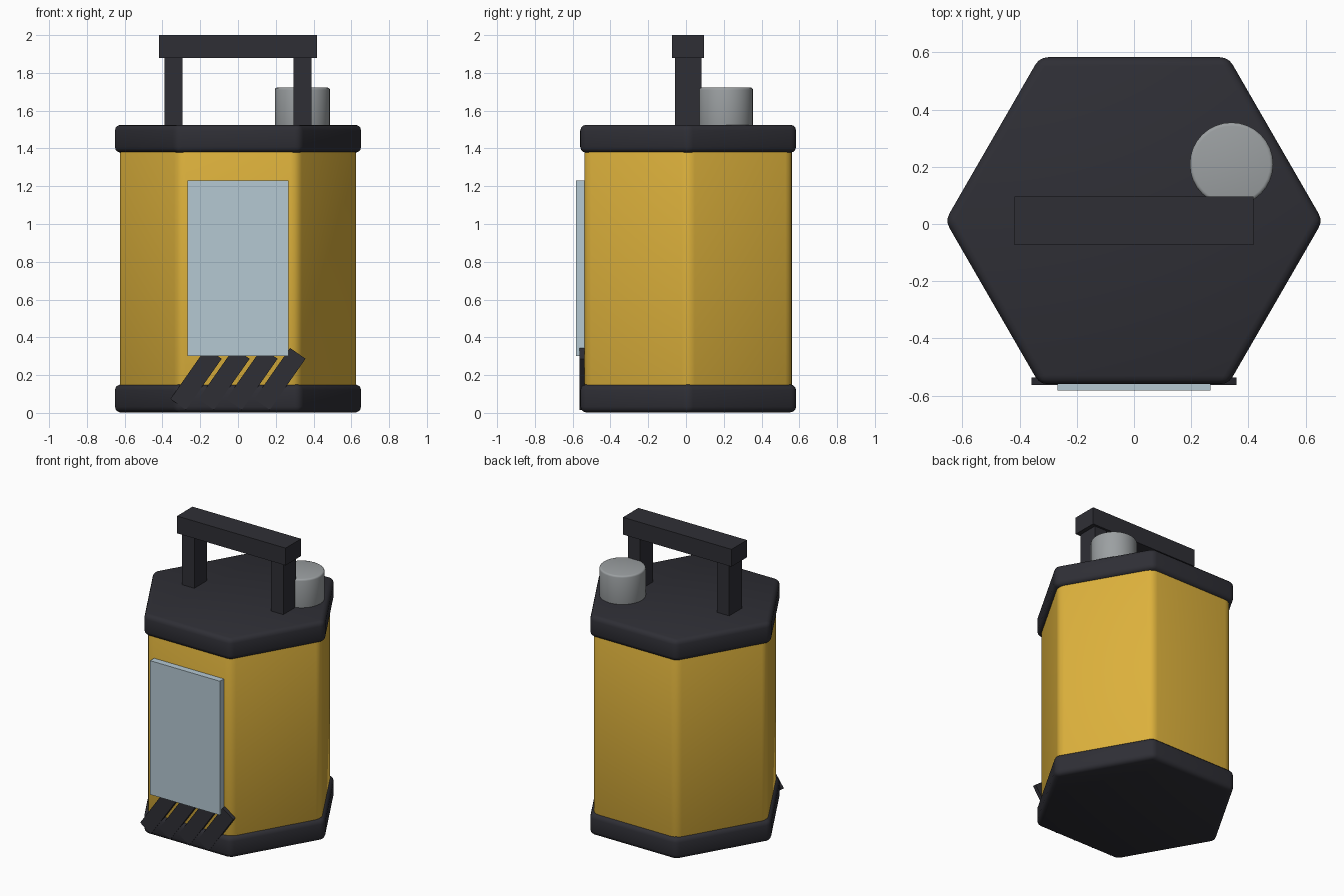
import bpy, math

if "Cube" in bpy.data.objects:
    bpy.data.objects.remove(bpy.data.objects["Cube"])

CY = 0.0115  # shared centre line in y


def material(name, rgb):
    m = bpy.data.materials.new(name)
    m.diffuse_color = (*rgb, 1)
    m.use_nodes = True
    m.node_tree.nodes["Principled BSDF"].inputs["Base Color"].default_value = m.diffuse_color
    return m


YELLOW = material("yellow_paint", (0.72, 0.44, 0.045))
DARK = material("dark_rubber", (0.028, 0.028, 0.036))
GREY = material("grey_metal", (0.33, 0.35, 0.36))
PALE = material("pale_blue_label", (0.46, 0.58, 0.65))


def finish(name, mat, bevel=0, segments=3):
    ob = bpy.context.object
    ob.name = name
    ob.data.materials.append(mat)
    bpy.ops.object.transform_apply(location=False, rotation=False, scale=True)
    if bevel:
        b = ob.modifiers.new("rounding", 'BEVEL')
        b.width = bevel
        b.segments = segments
        bpy.ops.object.modifier_apply(modifier=b.name)
        bpy.ops.object.shade_smooth_by_angle(angle=math.radians(35))
    return ob


def prism(name, mat, sides, radius, z0, z1, x=0, y=CY, bevel=0, turn=0):
    bpy.ops.mesh.primitive_cylinder_add(vertices=sides, radius=radius, depth=z1 - z0,
                                        location=(x, y, (z0 + z1) / 2), rotation=(0, 0, turn))
    return finish(name, mat, bevel)


def box(name, mat, centre, size, tilt=0):
    bpy.ops.mesh.primitive_cube_add(size=1, location=centre, rotation=(0, tilt, 0))
    bpy.context.object.scale = size
    return finish(name, mat)


# Hexagonal body with rounded end caps (corners point along x)
HEX = math.radians(30)
prism("body", YELLOW, 6, 0.635, 0.10, 1.42, bevel=0.04, turn=HEX)
prism("bottom_cap", DARK, 6, 0.66, 0.003, 0.15, bevel=0.03, turn=HEX)
prism("top_cap", DARK, 6, 0.66, 1.378, 1.525, bevel=0.03, turn=HEX)

# Carrying handle
for side, sx in (("left", -1), ("right", 1)):
    box(f"handle_post_{side}", DARK, (sx * 0.342, CY, 1.69), (0.094, 0.14, 0.40))
box("handle_bar", DARK, (0, CY, 1.94), (0.834, 0.17, 0.12))

# Round filler knob
prism("knob", GREY, 32, 0.146, 1.50, 1.722, x=0.341, y=0.209, bevel=0.012)

# Front label plate
box("label_plate", PALE, (0, -0.56, 0.765), (0.536, 0.045, 0.93))

# Slanted warning stripes below the label
for i in range(4):
    box(f"stripe_{i + 1}", DARK, (-0.222 + i * 0.148, -0.55, 0.18),
        (0.10, 0.026, 0.33), tilt=math.radians(35))
